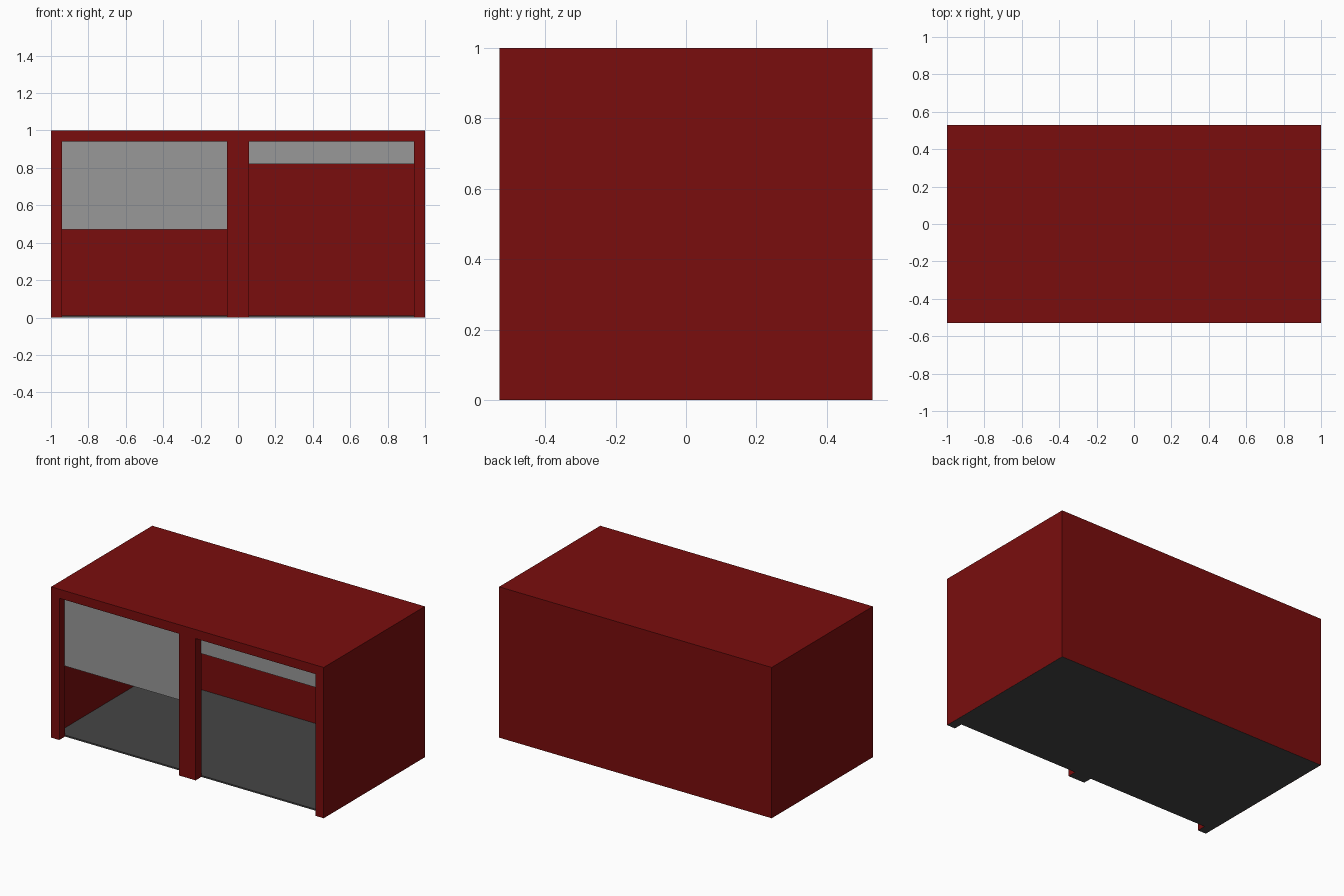
import bpy, bmesh

cube = bpy.data.objects.get("Cube")
if cube:
    bpy.data.objects.remove(cube, do_unlink=True)

W, D, H = 1.0, 0.53, 1.0      # half width, half depth, height
T = 0.06                      # front frame width and depth
INNER = -D + T                # plane just behind the frame


def material(name, rgb):
    m = bpy.data.materials.new(name)
    m.use_nodes = True
    m.diffuse_color = (*rgb, 1)
    m.node_tree.nodes["Principled BSDF"].inputs["Base Color"].default_value = (*rgb, 1)
    return m


RED = material("dark red", (0.195, 0.004, 0.004))
GREY = material("shutter grey", (0.315, 0.315, 0.315))
DARK = material("floor grey", (0.06, 0.06, 0.06))


def finish(name, bm, *mats):
    mesh = bpy.data.meshes.new(name)
    bm.to_mesh(mesh)
    bm.free()
    for m in mats:
        mesh.materials.append(m)
    obj = bpy.data.objects.new(name, mesh)
    bpy.context.collection.objects.link(obj)
    return obj


def box(bm, lo, hi):
    verts = bmesh.ops.create_cube(bm, size=1)["verts"]
    for v in verts:
        v.co = [a + (c + 0.5) * (b - a) for a, b, c in zip(lo, hi, v.co)]


# Walls and roof: thin shell, open at the front and underneath
bm = bmesh.new()
box(bm, (-W, -D, 0), (W, D, H))
bm.normal_update()
open_faces = [f for f in bm.faces if f.normal.y < -0.9 or f.normal.z < -0.9]
bmesh.ops.delete(bm, geom=open_faces, context="FACES")
finish("walls_and_roof", bm, RED)

# Front frame: three posts and a header from one profile
half = [(W, 0), (W, H)]
inner = [(W - T, 0), (W - T, H - T), (T, H - T), (T, 0)]
profile = half + [(-x, z) for x, z in reversed(half)]
profile += [(-x, z) for x, z in inner] + inner[::-1]
bm = bmesh.new()
face = bm.faces.new([bm.verts.new((x, -D, z)) for x, z in profile])
ext = bmesh.ops.extrude_face_region(bm, geom=[face])
for v in ext["geom"]:
    if isinstance(v, bmesh.types.BMVert):
        v.co.y = INNER
bmesh.ops.recalc_face_normals(bm, faces=bm.faces)
# The shell already covers the outer sides
outer = [f for f in bm.faces
         if all(abs(v.co.x) > W - 0.001 for v in f.verts) and abs(f.normal.x) > 0.9
         or f.normal.z > 0.9]
bmesh.ops.delete(bm, geom=outer, context="FACES")
for f in bm.faces:
    if f.calc_center_median().z < 0.01:
        f.material_index = 1   # undersides of the posts
finish("front_frame", bm, RED, DARK)

# Floor slab
bm = bmesh.new()
box(bm, (-W + 0.001, INNER, 0), (W - 0.001, D - 0.001, 0.01))
finish("floor", bm, DARK)

# Roller shutters, partly raised
for name, side, bottom in (("right_shutter", -1, 0.47), ("left_shutter", 1, 0.82)):
    x0, x1 = sorted((side * T, side * (W - T)))
    bm = bmesh.new()
    box(bm, (x0, INNER - 0.004, bottom), (x1, INNER, H - T))
    finish(name, bm, GREY)
